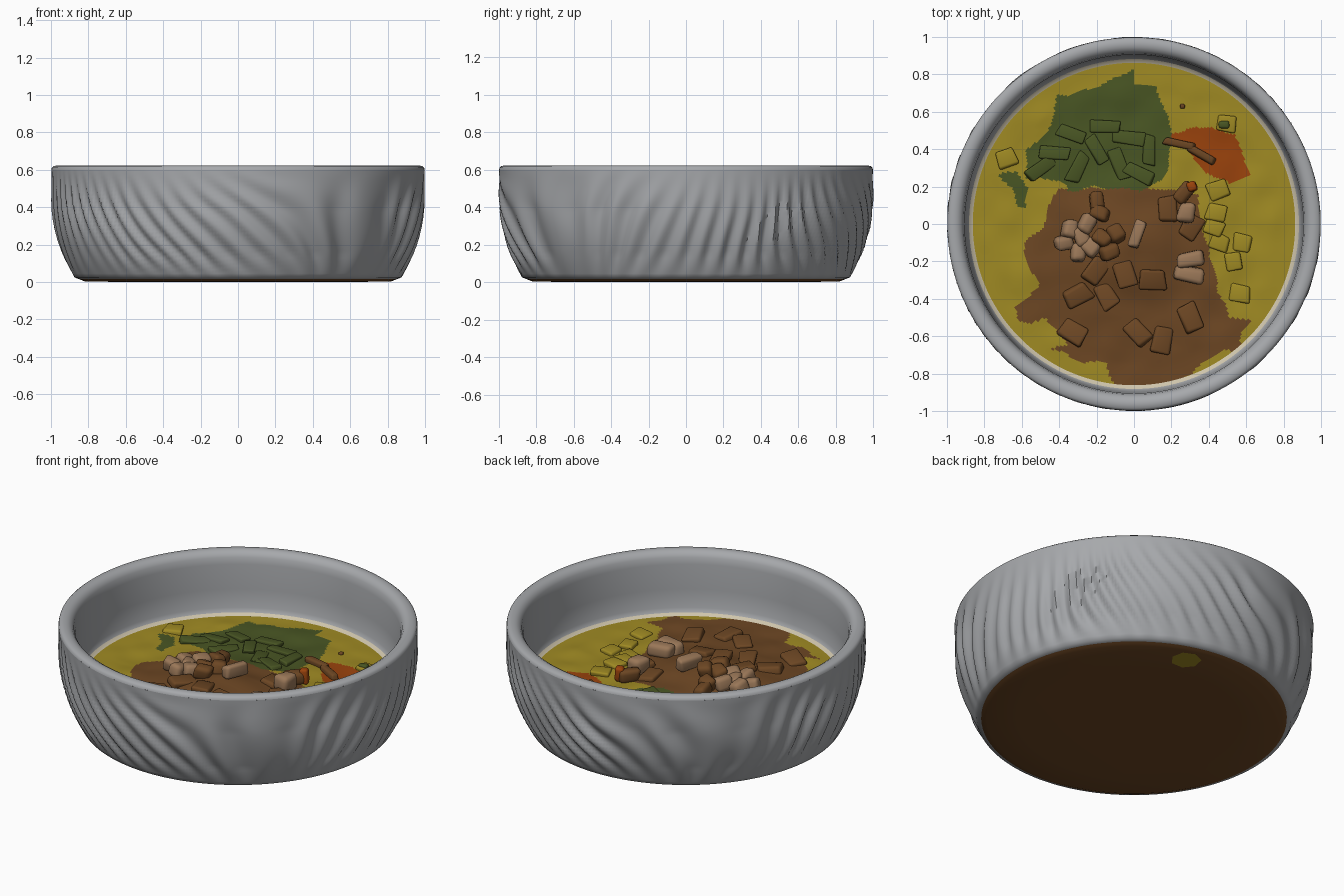
import bpy, bmesh, math, random
from mathutils import Matrix, Vector, noise

cube = bpy.data.objects.get("Cube")
if cube:
    bpy.data.objects.remove(cube, do_unlink=True)
random.seed(4)


def material(name, *rgb):
    m = bpy.data.materials.new(name)
    m.use_nodes = True
    lin = [(c / 255) ** 2.2 for c in rgb] + [1]
    m.diffuse_color = lin
    m.node_tree.nodes["Principled BSDF"].inputs["Base Color"].default_value = lin
    return m


GRAY = material("stone gray", 165, 167, 170)
CREAM = material("pale rim line", 205, 195, 170)
YELLOW = material("broth yellow", 158, 137, 40)
BROWN = material("stew brown", 108, 72, 40)
GREEN = material("herb green", 74, 86, 40)
RED = material("pepper red", 152, 68, 20)
TAN = material("chunk tan", 152, 118, 88)
FOOD = [YELLOW, BROWN, GREEN, RED]


def finish(name, bm, mats, angle=50):
    me = bpy.data.meshes.new(name)
    bmesh.ops.recalc_face_normals(bm, faces=bm.faces)
    bm.to_mesh(me)
    bm.free()
    for m in mats:
        me.materials.append(m)
    me.shade_smooth()
    me.set_sharp_from_angle(angle=math.radians(angle))
    ob = bpy.data.objects.new(name, me)
    bpy.context.collection.objects.link(ob)
    return ob


def lathe(bm, profile, segments, shape=lambda r, z, a: (r, z)):
    """Turn a profile about z; shape() may shift each point."""
    rings = []
    for r, z in profile:
        ring = []
        for i in range(segments):
            a = math.tau * i / segments
            rr, zz = shape(r, z, a)
            ring.append(bm.verts.new((rr * math.cos(a), rr * math.sin(a), zz)))
        rings.append(ring)
    for low, high in zip(rings, rings[1:]):
        for i in range(segments):
            j = (i + 1) % segments
            bm.faces.new((low[i], low[j], high[j], high[i]))
    return rings


# Bowl: curved wall with slanting carved ridges, rounded rim, plain inside
def wall_radius(z):
    t = min(1, z / 0.5)
    return 0.86 + 0.138 * (1 - (1 - t) ** 2.2)


def ridges(r, z, a):
    u = a + math.radians(60)
    slant = math.sin(2 * u) - 0.4
    fade = max(0, min(1, (z - 0.03) / 0.12, (0.59 - z) / 0.2))
    wobble = noise.noise(Vector((math.cos(a), math.sin(a), z)) * 2.5)
    wave = math.sin(44 * (a - 0.75 * z * slant) + 3 * wobble)
    strength = 0.011 + 0.012 * wobble
    return (r + fade * strength * (wave - 0.6) if r > 0.85 else r), z


bm = bmesh.new()
outer = [(0.84, 0.015), (0.85, 0.016)]
outer += [(wall_radius(z), z) for z in [0.025 + 0.575 * i / 28 for i in range(29)]]
lathe(bm, outer, 352, ridges)
finish("bowl_outside", bm, [GRAY])

bm = bmesh.new()
inner = [(0.998, 0.6), (0.995, 0.612), (0.985, 0.62), (0.965, 0.624), (0.945, 0.622),
         (0.925, 0.61), (0.912, 0.59), (0.905, 0.55), (0.9, 0.4), (0.893, 0.29),
         (0.88, 0.26), (0.86, 0.245)]
lathe(bm, inner, 176)
finish("bowl_rim_and_inside", bm, [GRAY])

bm = bmesh.new()
lathe(bm, [(0.888, 0.272), (0.878, 0.26), (0.862, 0.252)], 176)
finish("food_edge_line", bm, [CREAM])

# Underside: brown base with one yellow spot
bm = bmesh.new()
rings = lathe(bm, [(0.855, 0.018), (0.84, 0.012), (0.82, 0.004), (0.6, 0.0), (0.02, 0.002)], 96)
bm.faces.new(rings[-1])
finish("bowl_base", bm, [BROWN])
bm = bmesh.new()
bmesh.ops.create_circle(bm, cap_ends=True, segments=7, radius=0.085,
                        matrix=Matrix.Translation((0.21, 0.7, -0.0005)))
bmesh.ops.reverse_faces(bm, faces=bm.faces)
me_spot = finish("base_spot", bm, [YELLOW])

# Food surface: one wavy disc coloured by the region each face lies in
STEW = [(-.4, .18), (-.47, .03), (-.58, -.1), (-.57, -.25), (-.5, -.34), (-.65, -.43),
        (-.6, -.52), (-.47, -.5), (-.36, -.64), (-.45, -.67), (-.29, -.73), (-.15, -.75),
        (-.1, -.9), (.18, -.9), (.4, -.72), (.56, -.66), (.64, -.5), (.5, -.5),
        (.46, -.35), (.39, -.2), (.35, .15), (.2, .18), (.05, .2)]
HERBS = [(-.35, .17), (-.4, .24), (-.59, .24), (-.58, .4), (-.47, .46), (-.41, .68),
         (-.25, .71), (0, .83), (.01, .73), (.13, .72), (.17, .6), (.2, .45),
         (.15, .23), (.03, .18), (-.2, .2)]
PEPPER = [(.17, .45), (.29, .5), (.43, .52), (.53, .48), (.62, .26), (.54, .22),
          (.37, .28), (.28, .38)]
LEAF = [(-.72, .25), (-.65, .28), (-.57, .2), (-.57, .07), (-.62, .1), (-.66, .18)]


def inside(p, poly):
    hit = False
    for (x1, y1), (x2, y2) in zip(poly, poly[1:] + poly[:1]):
        if (y1 > p.y) != (y2 > p.y) and p.x < x1 + (p.y - y1) * (x2 - x1) / (y2 - y1):
            hit = not hit
    return hit


def region(p):
    q = p + 0.03 * noise.noise_vector(Vector((p.x, p.y, 0)) * 9)
    for index, poly in ((2, HERBS), (2, LEAF), (3, PEPPER), (1, STEW)):
        if inside(q, poly):
            return index
    return 0


def surface(x, y):
    mound = math.exp(-((x + 0.05) ** 2 + (y + 0.12) ** 2) / 0.09)
    edge = max(0, min(1, (0.87 - math.hypot(x, y)) * 8))
    return 0.25 + 0.06 * mound + edge * 0.012 * noise.noise(Vector((x, y, 1)) * 6)


bm = bmesh.new()
discs = [(0.872 - 0.862 * i / 75, 0) for i in range(76)]
rings = lathe(bm, discs, 300,
              lambda r, z, a: (r, surface(r * math.cos(a), r * math.sin(a))))
bm.faces.new(rings[-1])
for f in bm.faces:
    f.material_index = region(f.calc_center_median())
finish("food_surface", bm, FOOD)


# Pieces in the food: softened blocks, half sunk into the surface
def piece(name, mat, x, y, length, width, height, turn=0.0, lift=0.0, tilt=0.0):
    bm = bmesh.new()
    bmesh.ops.create_cube(bm, size=1)
    for v in bm.verts:
        v.co += Vector([random.uniform(-0.1, 0.1) for _ in range(3)])
    bmesh.ops.scale(bm, vec=(length, width, height), verts=bm.verts)
    bmesh.ops.bevel(bm, geom=bm.edges[:], offset=0.3 * min(length, width, height),
                    segments=3, profile=0.5, affect='EDGES')
    ob = finish(name, bm, [mat], 60)
    ob.location = (x, y, surface(x, y) + lift)
    ob.rotation_euler = (tilt, tilt, math.radians(turn))


for x, y in [(.44, .06), (.46, -.1), (.58, -.1), (.53, -.2), (.57, -.37), (.45, .18),
             (.49, .54), (-.68, .35), (.43, -.02)]:
    piece("yellow_cube", YELLOW, x, y, 0.1, 0.09, 0.04, random.uniform(-25, 25))
for x, y in [(-.5, .3), (-.42, .38), (-.3, .3), (-.2, .4), (-.08, .32), (-.03, .46),
             (.08, .4), (-.15, .52), (-.33, .48), (.03, .27)]:
    piece("herb_leaf", GREEN, x, y, 0.16, 0.07, 0.03, random.uniform(0, 180), 0, 0.08)
for x, y in [(-.3, -.38), (-.15, -.38), (-.2, -.25), (-.33, -.58), (.02, -.58),
             (.15, -.62), (-.05, -.28), (.1, -.3), (.3, -.5), (.18, .08), (.3, -.02)]:
    piece("stew_slab", BROWN, x, y, 0.14, 0.1, 0.05, random.uniform(0, 180), 0, 0.1)
for x, y in [(-.37, -.1), (-.34, -.03), (-.28, -.07), (-.23, -.13), (-.17, -.08),
             (-.25, 0), (-.13, -.15), (-.2, .12), (-.18, .06), (-.3, -.15), (-.1, -.05)]:
    piece("meat_chunk", TAN if x < -.2 else BROWN, x, y, 0.1, 0.08, 0.08,
          random.uniform(0, 180), 0.025, 0.2)

# Larger beans and strips
piece("long_bean", TAN, 0.02, -0.05, 0.15, 0.06, 0.08, 70, 0.04)
piece("right_bean", TAN, 0.28, 0.06, 0.11, 0.09, 0.1, 80, 0.04)
piece("right_bean", BROWN, 0.27, 0.17, 0.12, 0.08, 0.08, 50, 0.03)
piece("front_bean", TAN, 0.3, -0.19, 0.15, 0.08, 0.08, 10, 0.03)
piece("front_bean", TAN, 0.29, -0.27, 0.17, 0.08, 0.08, -10, 0.03)
piece("pepper_bit", RED, 0.31, 0.2, 0.05, 0.05, 0.09, 20, 0.04)
piece("brown_strip", BROWN, 0.24, 0.43, 0.17, 0.04, 0.04, -12, 0.01)
piece("brown_strip", BROWN, 0.36, 0.37, 0.16, 0.04, 0.04, -30, 0.01)
piece("herb_bit", GREEN, 0.48, 0.53, 0.06, 0.04, 0.05, 0, 0.01)
piece("peppercorn", BROWN, 0.26, 0.63, 0.025, 0.025, 0.025)
